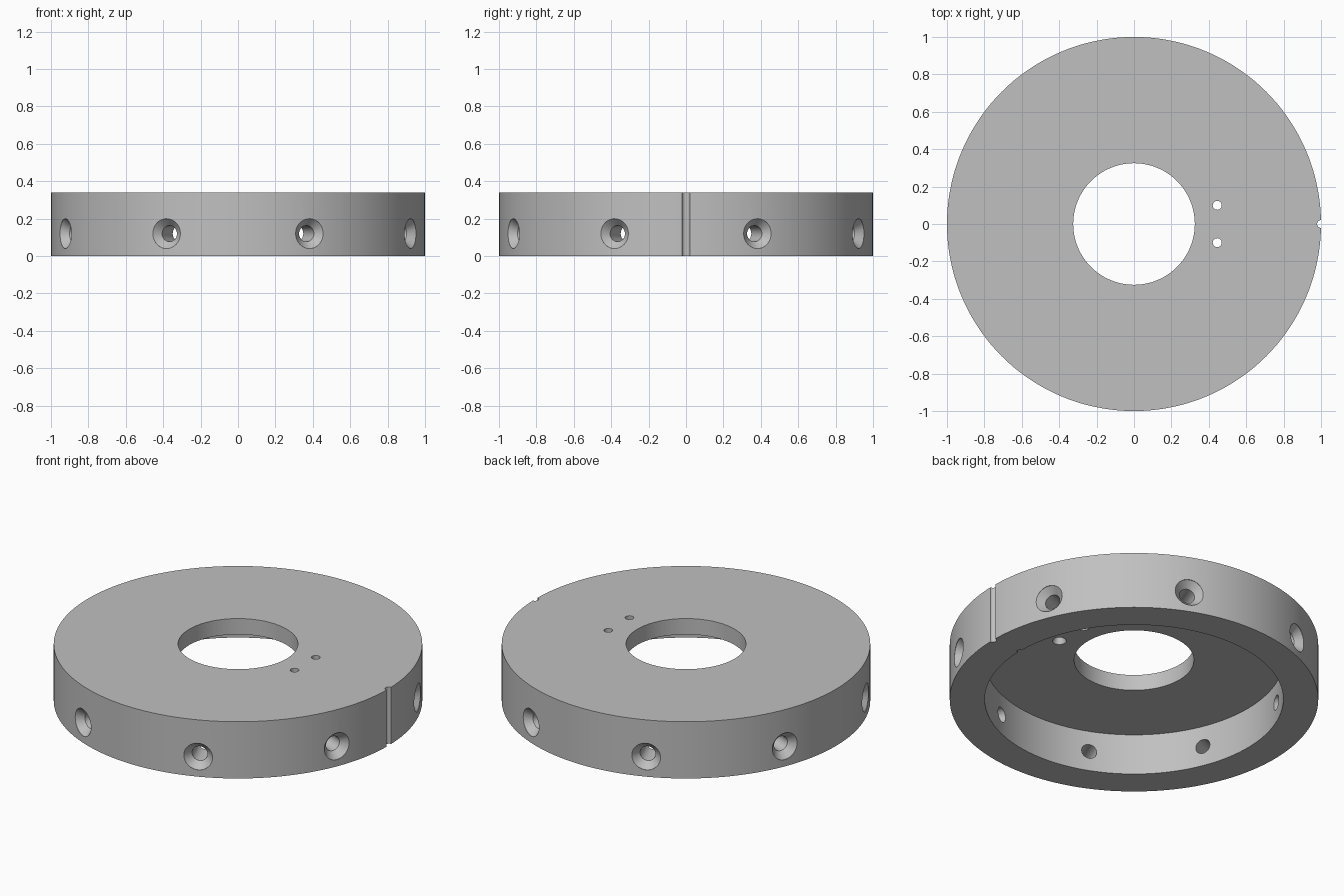
import bpy, bmesh
from math import pi, sin, cos, radians
from mathutils import Matrix

if "Cube" in bpy.data.objects:
    bpy.data.objects.remove(bpy.data.objects["Cube"], do_unlink=True)

R, H = 1.0, 0.34            # outer radius, height
BORE, RECESS = 0.325, 0.81  # centre hole and underside recess radii
CEILING = 0.245             # height of the recess ceiling


def lathe(bm, profile, steps, place=Matrix(), ring=False):
    """Turn (radius, z) points round z; ring joins the last point to the first."""
    loops = [[bm.verts.new(place @ Matrix.Rotation(2 * pi * i / steps, 4, 'Z')
              @ Matrix.Translation((r, 0, z)).translation) for i in range(steps)]
             for r, z in profile]
    pairs = list(zip(loops, loops[1:]))
    if ring:
        pairs.append((loops[-1], loops[0]))
    else:
        bm.faces.new(loops[0][::-1])
        bm.faces.new(loops[-1])
    for a, b in pairs:
        for i in range(steps):
            j = (i + 1) % steps
            bm.faces.new((a[i], a[j], b[j], b[i]))


def finish(bm, name):
    bmesh.ops.recalc_face_normals(bm, faces=bm.faces[:])
    mesh = bpy.data.meshes.new(name)
    bm.to_mesh(mesh)
    bm.free()
    ob = bpy.data.objects.new(name, mesh)
    bpy.context.collection.objects.link(ob)
    return ob


# Grey metal
metal = bpy.data.materials.new("grey_metal")
metal.use_nodes = True
colour = (0.53, 0.53, 0.53, 1)
metal.diffuse_color = colour
metal.node_tree.nodes["Principled BSDF"].inputs["Base Color"].default_value = colour

# Ring body with bore and hollow underside
bm = bmesh.new()
lathe(bm, [(R, 0), (R, H), (BORE, H), (BORE, CEILING), (RECESS, CEILING), (RECESS, 0)],
      144, ring=True)
body = finish(bm, "ring_body")
body.data.materials.append(metal)

# Cutters
bm = bmesh.new()

# Eight countersunk radial screw holes
for k in range(8):
    place = (Matrix.Rotation(radians(22.5 + 45 * k), 4, 'Z')
             @ Matrix.Translation((0, 0, 0.12)) @ Matrix.Rotation(pi / 2, 4, 'Y'))
    lathe(bm, [(0.043, 0.7), (0.043, 0.957), (0.08, 0.997), (0.08, 1.1)], 32, place)

# Two pin holes through the top plate, flared below
for y in (-0.1, 0.1):
    place = Matrix.Translation((0.445, y, 0))
    lathe(bm, [(0.038, 0.2), (0.038, CEILING), (0.024, CEILING + 0.04), (0.024, 0.4)], 32, place)

# Round alignment groove outside and a small one inside
lathe(bm, [(0.021, -0.1), (0.021, 0.5)], 32, Matrix.Translation((R, 0, 0)))
lathe(bm, [(0.015, -0.1), (0.015, CEILING - 0.002)], 24, Matrix.Translation((RECESS, 0, 0)))

cutter = finish(bm, "hole_cutter")
cutter.hide_render = True

cut = body.modifiers.new("holes", 'BOOLEAN')
cut.operation = 'DIFFERENCE'
cut.solver = 'EXACT'
cut.object = cutter
bpy.context.view_layer.objects.active = body
body.select_set(True)
bpy.ops.object.modifier_apply(modifier=cut.name)
bpy.data.objects.remove(cutter, do_unlink=True)

bpy.ops.object.shade_smooth_by_angle(angle=radians(30))
